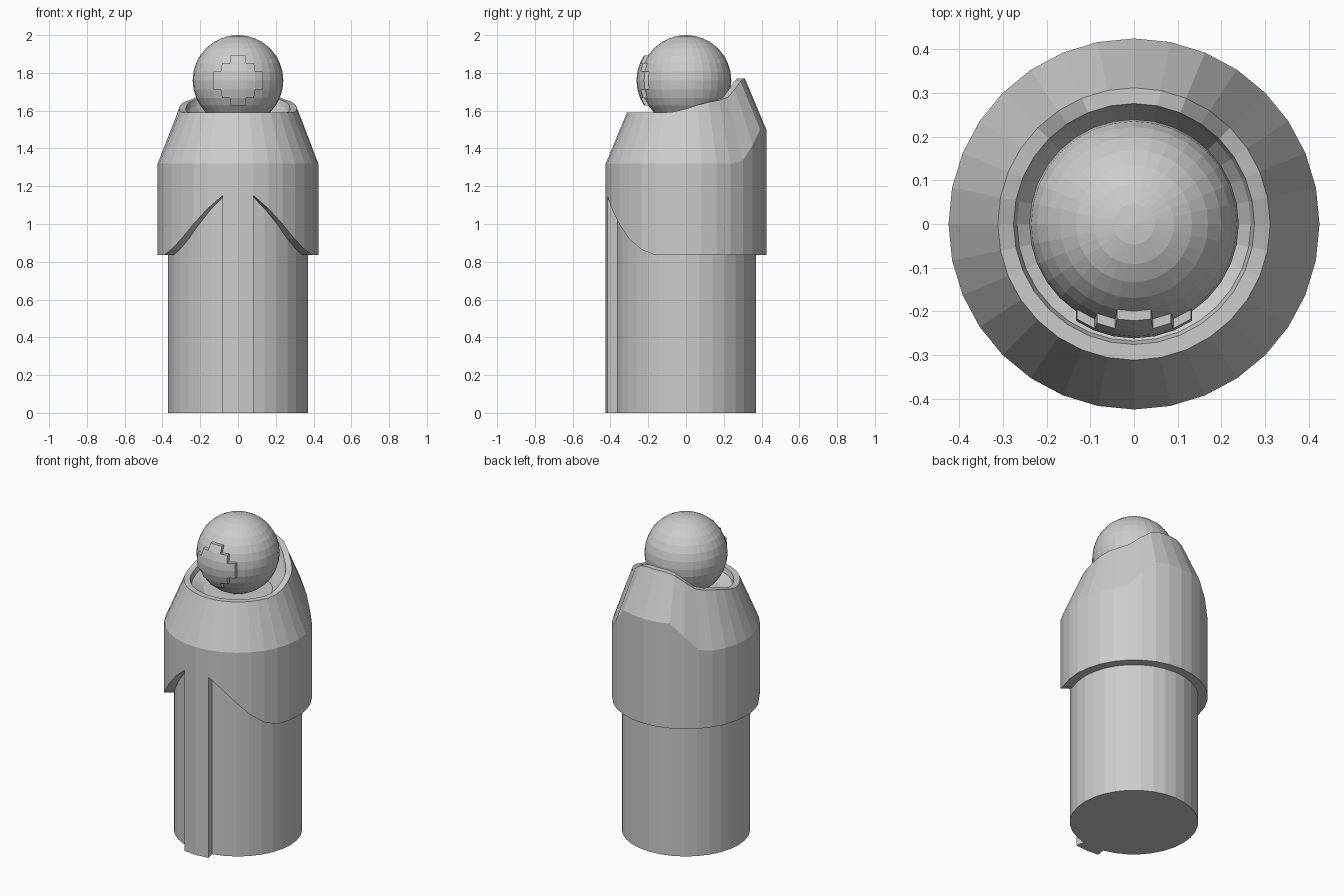
import bpy, bmesh
from math import sin, cos, pi, atan2, asin, floor

if "Cube" in bpy.data.objects:
    bpy.data.objects.remove(bpy.data.objects["Cube"])

N = 32
STEP = 2 * pi / N


def ring_point(r, k, z):
    # k counts steps around from the front (-y)
    a = k * STEP
    return (r * sin(a), -r * cos(a), z)


def finish(bm, name):
    bmesh.ops.recalc_face_normals(bm, faces=bm.faces)
    mesh = bpy.data.meshes.new(name)
    bm.to_mesh(mesh)
    bm.free()
    obj = bpy.data.objects.new(name, mesh)
    bpy.context.collection.objects.link(obj)
    return obj


def loft(name, columns, closed_around):
    # columns: lists of points, joined side by side
    bm = bmesh.new()
    cols = [[bm.verts.new(p) for p in c] for c in columns]
    rows = len(cols[0])
    for i in range(len(cols) if closed_around else len(cols) - 1):
        a, b = cols[i], cols[(i + 1) % len(cols)]
        for j in range(rows - 1):
            bm.faces.new((a[j], b[j], b[j + 1], a[j + 1]))
        if not closed_around:
            bm.faces.new((a[-1], b[-1], b[0], a[0]))
    if closed_around:
        bm.faces.new([c[-1] for c in cols])
    else:
        bm.faces.new(cols[0])
        bm.faces.new(cols[-1])
    return finish(bm, name)


# body cylinder
bm = bmesh.new()
bmesh.ops.create_cone(bm, cap_ends=True, segments=N, radius1=0.37, radius2=0.37, depth=1.3)
bmesh.ops.translate(bm, verts=bm.verts, vec=(0, 0, 0.65))
finish(bm, "body")

# cloak heights by step from the front (0) to the back (16)
hem = [1.15, 1.15, 1.08, 1.0, 0.92, 0.865] + [0.835] * 11
shoulder = [1.32] * 12 + [1.335, 1.42, 1.5, 1.5, 1.5]
rim = [1.59] * 7 + [1.595, 1.61, 1.63, 1.645, 1.655, 1.67, 1.715, 1.755, 1.77, 1.77]

columns = []
for k in range(N):
    m = min(k, N - k)
    profile = [(0.365, hem[m]), (0.425, hem[m]), (0.425, shoulder[m]), (0.312, rim[m]),
               (0.276, rim[m]), (0.268, rim[m] - 0.03), (0.2, 1.53)]
    columns.append([ring_point(r, k, z) for r, z in profile])
loft("hooded_cloak", columns, True)

# front strip running down from the cloak
strip = [(0.365, 0), (0.425, 0), (0.425, 1.15), (0.365, 1.15)]
loft("front_strip", [[ring_point(r, k, z) for r, z in strip] for k in (-1, 0, 1)], False)

# head with stepped raised face patch
bm = bmesh.new()
bmesh.ops.create_uvsphere(bm, u_segments=N, v_segments=16, radius=0.24)
patch = []
for f in bm.faces:
    c = f.calc_center_median()
    col = floor(abs(atan2(c.x, -c.y)) / STEP)
    row = floor(abs(asin(c.z / c.length)) / STEP)
    if col + row <= 2:
        patch.append(f)
ext = bmesh.ops.extrude_face_region(bm, geom=patch)
moved = [v for v in ext["geom"] if isinstance(v, bmesh.types.BMVert)]
bmesh.ops.translate(bm, verts=moved, vec=(0, -0.022, 0))
bmesh.ops.delete(bm, geom=[f for f in patch if f.is_valid], context='FACES')
bmesh.ops.translate(bm, verts=bm.verts, vec=(0, 0, 1.76))
finish(bm, "head")
